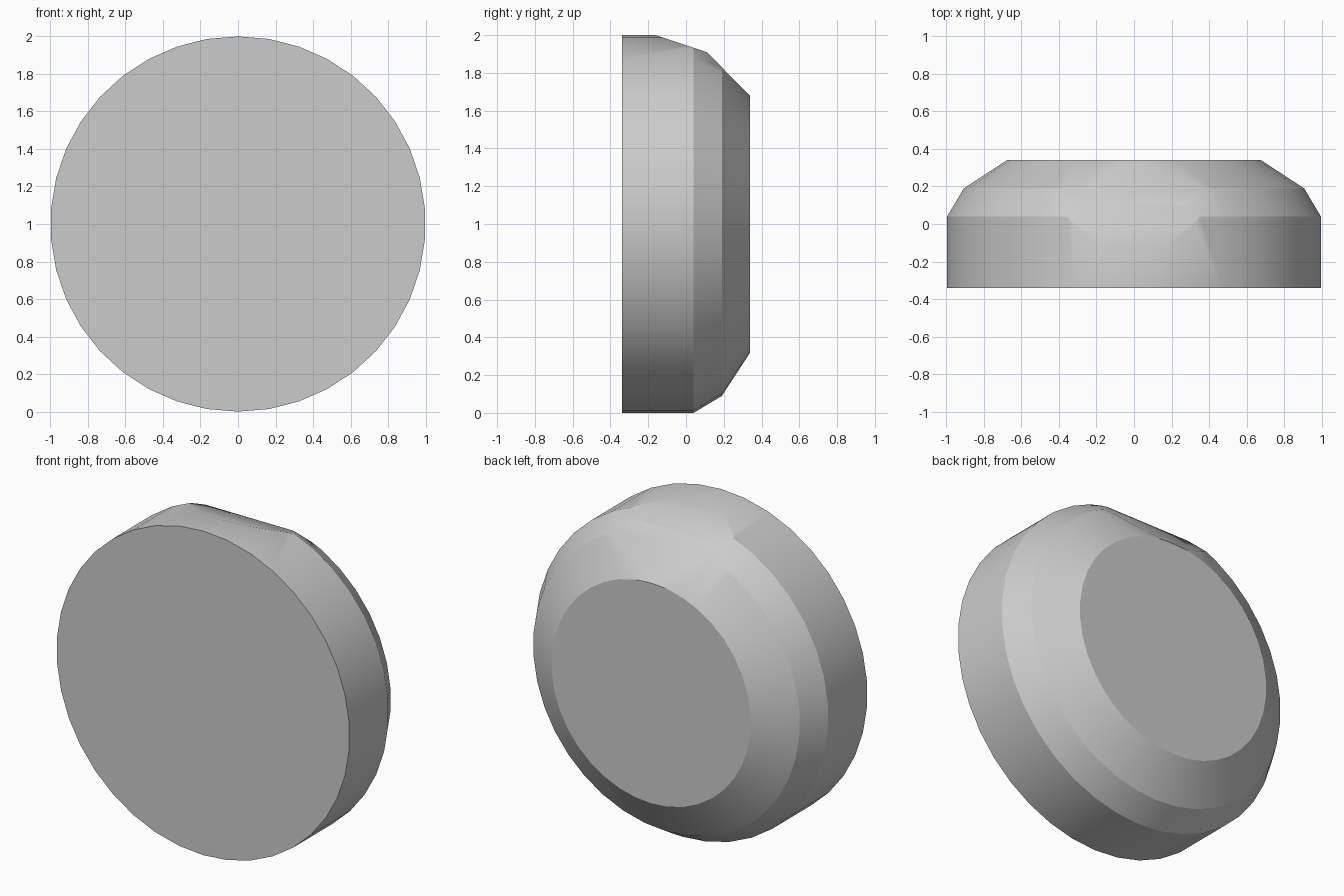
import bpy, bmesh, math
from mathutils import Vector

default = bpy.data.objects.get("Cube")
if default:
    bpy.data.objects.remove(default)

SIDES = 38
# (depth, radius) from the flat front to the small back face
PROFILE = [(-0.34, 1.0), (0.04, 1.0), (0.19, 0.91), (0.34, 0.68)]


def make_material(name, colour):
    mat = bpy.data.materials.new(name)
    mat.use_nodes = True
    mat.diffuse_color = colour
    mat.node_tree.nodes["Principled BSDF"].inputs["Base Color"].default_value = colour
    return mat


def ring(bm, y, r):
    step = math.tau / SIDES
    return [bm.verts.new((r * math.sin(i * step), y, 1 + r * math.cos(i * step)))
            for i in range(SIDES)]


def slice_flat(bm, point, normal):
    # Cut away everything beyond the plane and cap the opening
    cut = bmesh.ops.bisect_plane(bm, geom=bm.verts[:] + bm.edges[:] + bm.faces[:],
                                 plane_co=point, plane_no=normal, clear_outer=True)
    edges = [e for e in cut["geom_cut"] if isinstance(e, bmesh.types.BMEdge)]
    bmesh.ops.holes_fill(bm, edges=edges, sides=0)


# Chamfered round body
bm = bmesh.new()
rings = [ring(bm, y, r) for y, r in PROFILE]
for a, b in zip(rings, rings[1:]):
    for i in range(SIDES):
        j = (i + 1) % SIDES
        bm.faces.new((a[i], a[j], b[j], b[i]))
bm.faces.new(rings[0])
bm.faces.new(rings[-1])

# Two worn flats across the top of the rim
slice_flat(bm, Vector((0, -0.16, 2.0)), Vector((0, 0.333, 1)).normalized())
slice_flat(bm, Vector((0, 0.11, 1.91)), Vector((0, 1.01, 1)).normalized())
bmesh.ops.recalc_face_normals(bm, faces=bm.faces[:])

mesh = bpy.data.meshes.new("round_body")
bm.to_mesh(mesh)
bm.free()
body = bpy.data.objects.new("round_body", mesh)
bpy.context.collection.objects.link(body)
mesh.materials.append(make_material("plain grey", (0.6, 0.6, 0.6, 1)))

# Smooth around the rim, crisp between the bands
bpy.ops.object.select_all(action="DESELECT")
body.select_set(True)
bpy.context.view_layer.objects.active = body
bpy.ops.object.shade_smooth_by_angle(angle=math.radians(25))
